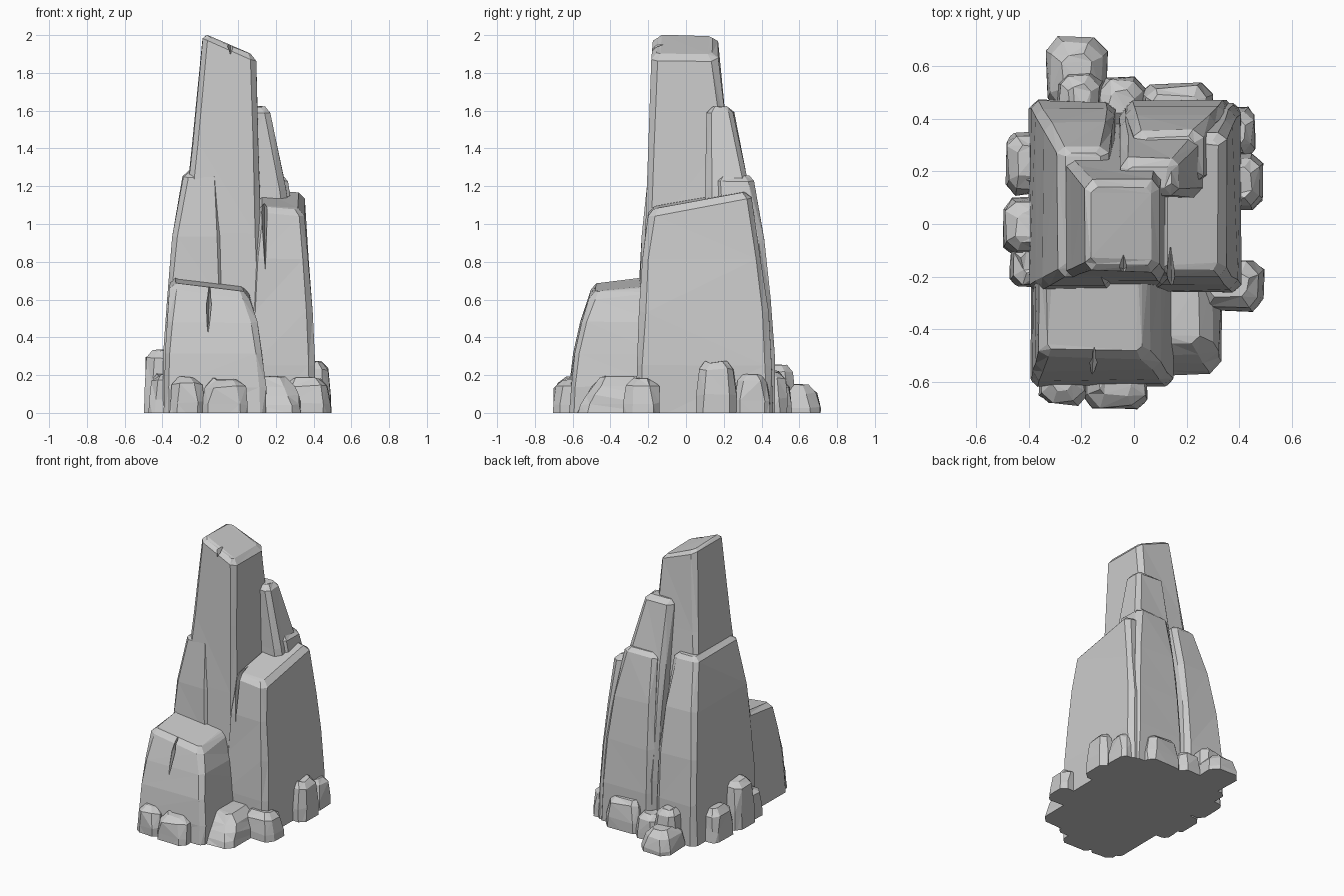
import bpy, bmesh, random
from mathutils import Vector

if "Cube" in bpy.data.objects:
    bpy.data.objects.remove(bpy.data.objects["Cube"])

random.seed(7)


def finish(name, bm):
    bmesh.ops.recalc_face_normals(bm, faces=bm.faces)
    me = bpy.data.meshes.new(name)
    bm.to_mesh(me)
    bm.free()
    ob = bpy.data.objects.new(name, me)
    bpy.context.collection.objects.link(ob)
    return ob


def chunk(name, base, top, height, power=2, tilt=(0, 0), cut=.03, steps=4, jit=.006):
    """Tapering corner-cut block; base and top are (x0, x1, y0, y1)."""
    bm = bmesh.new()
    rings = []
    for i in range(steps + 2):
        t = min(i / steps, 1)
        x0, x1, y0, y1 = [a + (b - a) * t ** power for a, b in zip(base, top)]
        z = height * t - cut
        c = cut
        if i == 0:
            z -= cut                       # sink below ground, trimmed later
        if i > steps:                      # last ring is the worn top edge
            x0, x1, y0, y1, z = x0 + cut, x1 - cut, y0 + cut, y1 - cut, height
            c = cut * .6
        ring = []
        for x, y in ((x0 + c, y0), (x1 - c, y0), (x1, y0 + c), (x1, y1 - c),
                     (x1 - c, y1), (x0 + c, y1), (x0, y1 - c), (x0, y0 + c)):
            lift = 0
            if i >= steps:
                lift = tilt[0] * (x - (x0 + x1) / 2) + tilt[1] * (y - (y0 + y1) / 2)
            shake = Vector([random.uniform(-jit, jit) for _ in range(3)])
            ring.append(bm.verts.new(Vector((x, y, z + lift)) + shake))
        rings.append(ring)
    for a, b in zip(rings, rings[1:]):
        for k in range(8):
            bm.faces.new((a[k - 1], a[k], b[k], b[k - 1]))
    bm.faces.new(rings[0])
    bm.faces.new(rings[-1])
    bmesh.ops.triangulate(bm, faces=bm.faces[:])
    return finish(name, bm)


def stone(name, x, y, w, d, h):
    """Small faceted stone centred on x, y."""
    def rect(s):
        return (x - w * s, x + w * s, y - d * s, y + d * s)
    return chunk(name, rect(.5), rect(.42), h, cut=.2 * min(w, d), steps=2, jit=.008)


def crack(a, b, width, depth):
    """Long diamond-shaped cutter from a to b, opening along y."""
    a, b = Vector(a), Vector(b)
    m = a.lerp(b, .6)
    side, deep = Vector((width, 0, 0)), Vector((0, depth, 0))
    bm = bmesh.new()
    for p in (a, b, m + side, m - side, m + deep, m - deep):
        bm.verts.new(p)
    bmesh.ops.convex_hull(bm, input=bm.verts[:])
    return finish("crack_cutter", bm)


# Tall central spire with a sloping top
rock = chunk("rock_spire", (-.4, .15, -.25, .4), (-.19, .1, -.18, .17), 1.95, 1, (-.4, 0))

# Slabs leaning on the spire, the lower front block and its side ledge
parts = [
    chunk("left_slab", (-.4, -.07, -.26, .47), (-.29, -.1, -.2, .3), 1.28, 2.5),
    chunk("right_slab", (.05, .41, -.26, .46), (.1, .35, -.2, .35), 1.13, 2, (-.1, .18)),
    chunk("back_slab", (-.04, .38, .2, .475), (0, .26, .15, .36), 1.26),
    chunk("upper_back_slab", (-.06, .36, .1, .45), (-.05, .17, .11, .25), 1.62),
    chunk("front_block", (-.395, .15, -.62, -.1), (-.36, .06, -.51, -.1), .68, 2, (-.14, .1)),
    chunk("front_right_ledge", (.05, .34, -.58, -.15), (.06, .3, -.5, -.15), .19, cut=.05),
]

# Stones around the foot: centre x, y, width, depth, height
for i, s in enumerate((
        (-.27, -.59, .19, .2, .19), (-.07, -.6, .26, .22, .18), (.36, -.23, .27, .2, .18),
        (.4, .16, .19, .22, .27), (.38, .35, .17, .2, .2), (-.22, .57, .24, .29, .15),
        (-.21, .48, .18, .2, .25), (-.05, .46, .2, .2, .17), (.16, .45, .28, .17, .22),
        (-.4, .23, .18, .24, .22), (-.41, -.01, .18, .22, .33), (-.39, -.15, .16, .18, .2))):
    parts.append(stone(f"foot_stone_{i + 1}", *s))

# Cracks and the flat underside
cutters = [
    crack((.145, -.26, .7), (.135, -.17, 1.35), .018, .13),
    crack((-.055, .46, .15), (-.055, .4, 1.15), .022, .06),
    crack((-.16, -.59, .39), (-.15, -.47, .7), .016, .05),
    crack((-.04, -.17, 1.88), (-.04, -.16, 2.02), .022, .06),
]
bpy.ops.mesh.primitive_cube_add(size=2, location=(0, 0, -1))
cutters.append(bpy.context.object)

# Fuse everything into one stone
for operation, objs in (('UNION', parts), ('DIFFERENCE', cutters)):
    for ob in objs:
        ob.hide_render = True
        mod = rock.modifiers.new(ob.name, 'BOOLEAN')
        mod.operation, mod.object, mod.solver = operation, ob, 'MANIFOLD'
dg = bpy.context.evaluated_depsgraph_get()
rock.data = bpy.data.meshes.new_from_object(rock.evaluated_get(dg))
rock.modifiers.clear()
for ob in parts + cutters:
    bpy.data.objects.remove(ob)
